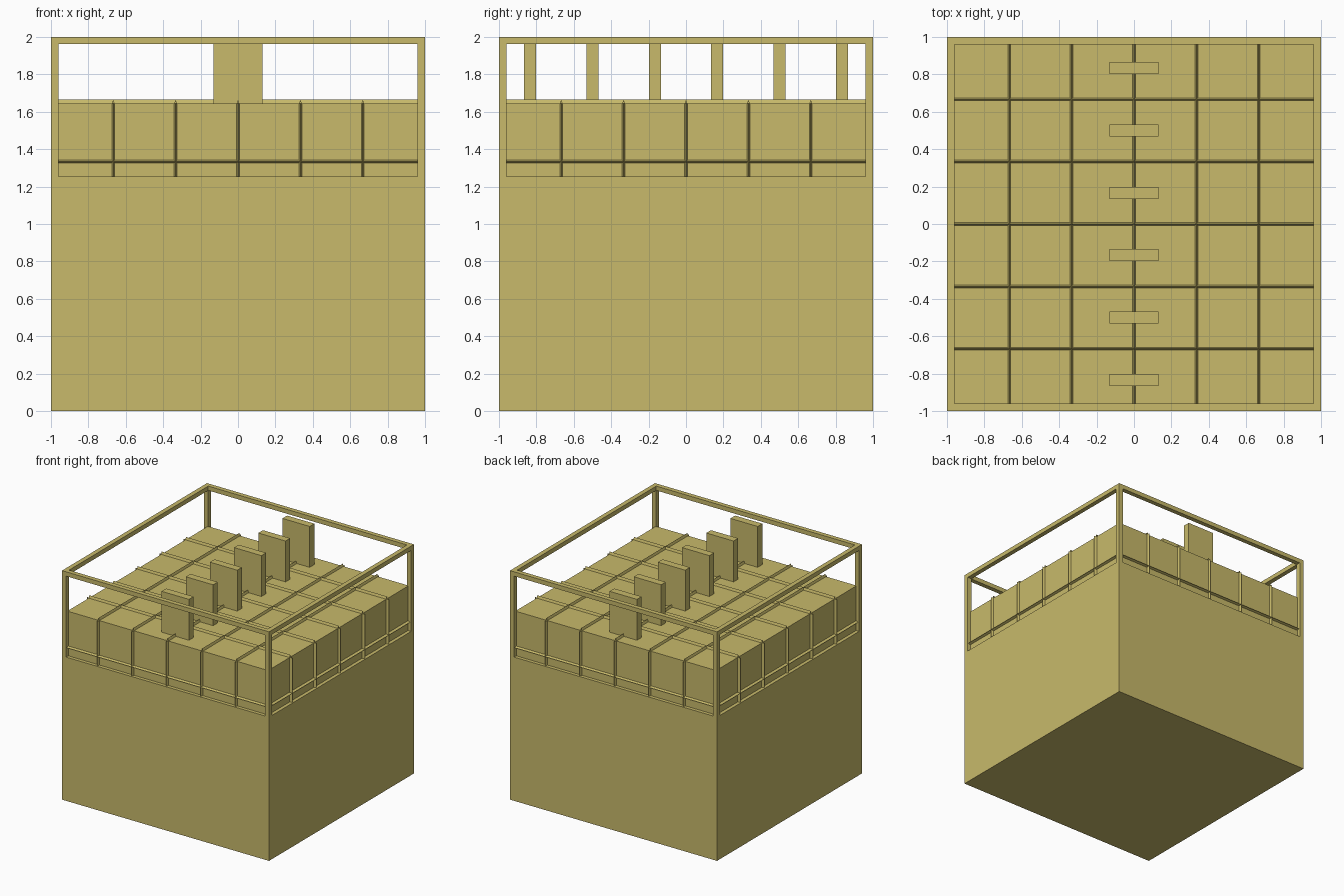
import bpy, bmesh
from mathutils import Vector

if "Cube" in bpy.data.objects:
    bpy.data.objects.remove(bpy.data.objects["Cube"])

sand = bpy.data.materials.new("sand_yellow")
sand.diffuse_color = (0.58, 0.49, 0.145, 1)
sand.use_nodes = True
sand.node_tree.nodes["Principled BSDF"].inputs["Base Color"].default_value = sand.diffuse_color


def finish(name, bm):
    bmesh.ops.recalc_face_normals(bm, faces=bm.faces)
    me = bpy.data.meshes.new(name)
    bm.to_mesh(me)
    bm.free()
    me.materials.append(sand)
    ob = bpy.data.objects.new(name, me)
    bpy.context.collection.objects.link(ob)
    return ob


def add_box(bm, lo, hi):
    lo, hi = Vector(lo), Vector(hi)
    vs = bmesh.ops.create_cube(bm, size=1)["verts"]
    for v in vs:
        v.co = (lo + hi) / 2 + v.co * (hi - lo)


def add_ridge(bm, a, b, side, out, half=0.009, height=0.022):
    """Triangular strip from a to b, raised along out."""
    a, b, side, out = map(Vector, (a, b, side, out))
    ends = []
    for p in (a, b):
        ends.append([bm.verts.new(p + o) for o in
                     (side * half - out * 0.004, -side * half - out * 0.004, out * height)])
    bm.faces.new(ends[0])
    bm.faces.new(ends[1])
    for i in range(3):
        j = (i + 1) % 3
        bm.faces.new((ends[0][i], ends[0][j], ends[1][j], ends[1][i]))


BASE, TOP, BLOCK, INNER = 1.255, 1.643, 0.97, 0.96

# solid base
bm = bmesh.new()
add_box(bm, (-1, -1, 0), (1, 1, BASE))
finish("base", bm)

# set-back upper block
bm = bmesh.new()
add_box(bm, (-BLOCK, -BLOCK, BASE - 0.02), (BLOCK, BLOCK, TOP))
finish("upper_block", bm)

# open frame: corner posts and top rails
bm = bmesh.new()
for sx in (-1, 1):
    for sy in (-1, 1):
        x, y = sorted((sx, sx * INNER)), sorted((sy, sy * INNER))
        add_box(bm, (x[0], y[0], BASE), (x[1], y[1], 1.962))
finish("corner_posts", bm)
bm = bmesh.new()
for s in (-1, 1):
    a, b = sorted((s, s * INNER))
    add_box(bm, (-1, a, 1.962), (1, b, 2))
    add_box(bm, (a, -INNER, 1.962), (b, INNER, 2))
finish("top_rails", bm)

# thin grid ridges on the top and the four sides
X, Y, Z = (1, 0, 0), (0, 1, 0), (0, 0, 1)
bm = bmesh.new()
for i in range(-2, 3):
    p = i / 3
    add_ridge(bm, (p, -BLOCK, TOP), (p, BLOCK, TOP), X, Z)
    add_ridge(bm, (-BLOCK, p, TOP), (BLOCK, p, TOP), Y, Z)
    for s in (-1, 1):
        e = s * BLOCK
        add_ridge(bm, (p, e, BASE), (p, e, TOP), X, (0, s, 0))
        add_ridge(bm, (e, p, BASE), (e, p, TOP), Y, (s, 0, 0))
for s in (-1, 1):
    e = s * BLOCK
    add_ridge(bm, (-BLOCK, e, 4 / 3), (BLOCK, e, 4 / 3), Z, (0, s, 0))
    add_ridge(bm, (e, -BLOCK, 4 / 3), (e, BLOCK, 4 / 3), Z, (s, 0, 0))
finish("grid_ridges", bm)

# row of upright slabs
bm = bmesh.new()
for i in range(6):
    y = (i - 2.5) / 3
    add_box(bm, (-0.132, y - 0.032, TOP - 0.01), (0.132, y + 0.032, 2))
finish("upright_slabs", bm)
